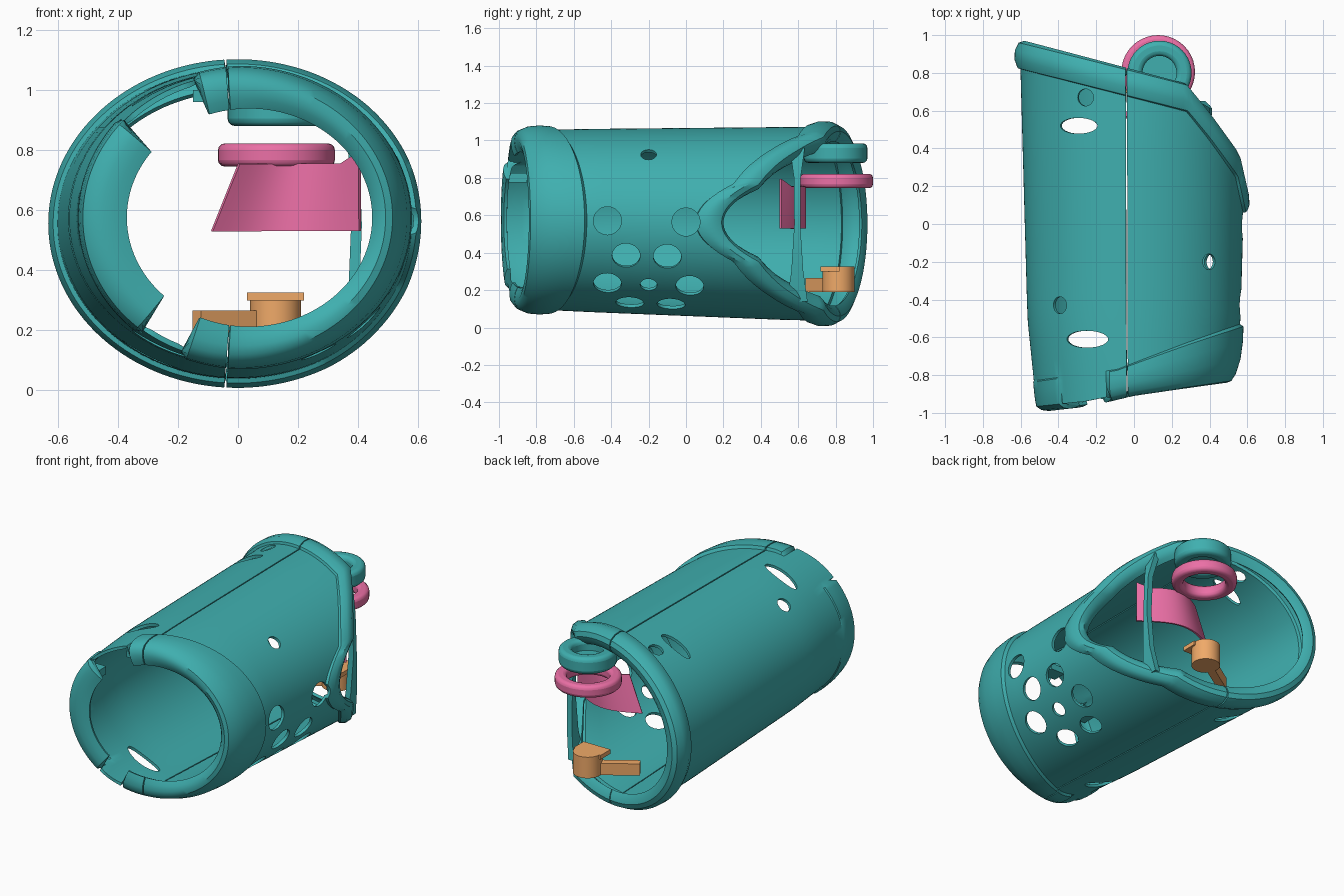
import bpy, bmesh
from math import cos, sin, pi, radians
from mathutils import Matrix, Vector

if "Cube" in bpy.data.objects:
    bpy.data.objects.remove(bpy.data.objects["Cube"])


def material(name, rgb):
    m = bpy.data.materials.new(name)
    m.diffuse_color = (*rgb, 1)
    m.use_nodes = True
    m.node_tree.nodes["Principled BSDF"].inputs["Base Color"].default_value = m.diffuse_color
    return m


TEAL = material("teal", (0.05, 0.43, 0.43))
PINK = material("pink", (0.83, 0.16, 0.38))
ORANGE = material("orange", (0.87, 0.40, 0.14))


def finish(name, bm, mat, thickness=0, bevel=0, cutter=None):
    me = bpy.data.meshes.new(name)
    bm.to_mesh(me)
    bm.free()
    ob = bpy.data.objects.new(name, me)
    bpy.context.collection.objects.link(ob)
    bpy.ops.object.select_all(action='DESELECT')
    bpy.context.view_layer.objects.active = ob
    ob.select_set(True)
    if mat:
        me.materials.append(mat)
    if thickness:
        s = ob.modifiers.new("wall", 'SOLIDIFY')
        s.thickness, s.offset = thickness, -1
    if bevel:
        b = ob.modifiers.new("round", 'BEVEL')
        b.width, b.segments = bevel, 3
    if cutter:
        c = ob.modifiers.new("holes", 'BOOLEAN')
        c.operation, c.solver, c.object = 'DIFFERENCE', 'EXACT', cutter
    for m in list(ob.modifiers):
        bpy.ops.object.modifier_apply(modifier=m.name)
    if mat:
        bpy.ops.object.shade_smooth_by_angle(angle=radians(35))
    return ob


def lerp(x, pts):
    if x <= pts[0][0]:
        return pts[0][1]
    for (x0, y0), (x1, y1) in zip(pts, pts[1:]):
        if x <= x1:
            return y0 + (y1 - y0) * (x - x0) / (x1 - x0)
    return pts[-1][1]


def grid(rows):
    bm = bmesh.new()
    v = [[bm.verts.new(p) for p in r] for r in rows]
    for a, b in zip(v, v[1:]):
        for j in range(len(a) - 1):
            bm.faces.new((a[j], b[j], b[j + 1], a[j + 1]))
    return bm


# Tube cross-section and the slanted edge lines, as functions of x
FRONT = [(-.6, -.99), (-.3, -.965), (0, -.91), (.6, -.84)]
STEP = [(-.6, -.83), (-.1, -.77), (.3, -.63), (.6, -.53)]
BACK = [(-.6, .97), (.28, .745), (.4, .6), (.55, .40), (.6, .2)]
COLLAR = [(.9, -.115), (.97, -.085), (1, -.05), (.97, -.02), (.85, .005),
          (.6, .022), (.3, .025), (.04, .02), (0, 0)]
RIM = [(-.15, 0), (-.145, .015), (-.1, .03), (-.05, .027), (-.01, .005),
       (0, -.025), (-.01, -.055), (-.03, -.08)]


def section(y):
    a = .595 - .028 * (.6 - y) - .03 * max(0, -y - .5) / .4
    b = lerp(y, [(-.95, .475), (-.5, .49), (.5, .515), (.9, .52)])
    return a, b, lerp(y, [(-.7, .575), (.6, .555)])


def point(t, y, d=0):
    a, b, cz = section(y)
    return Vector(((a + d) * cos(t), y, cz + (b + d) * sin(t)))


def shell_column(t):
    x = .6 * cos(t)
    f, s, e = lerp(x, FRONT), lerp(x, STEP), lerp(x, BACK)
    deg = t * 180 / pi
    gap = 105 < deg < 138 or 232 < deg < 250
    col = []
    for i, (k, d) in enumerate(COLLAR):
        if gap:                      # lip is missing here, plain tube end
            k, d = .85 * (1 - i / 8), 0
        elif d < 0:
            d += .03 * cos(t) * d / -.115
        elif x < 0:
            d *= 1 + .8 * cos(t)
        col.append(point(t, s + (f - s) * k, d))
    for i in range(1, 16):
        col.append(point(t, s + (e - .15 - s) * i / 16))
    return col + [point(t, e + k, d) for k, d in RIM]


def hole_cutter(name, holes):
    bm = bmesh.new()
    for y, deg, ry, rt in holes:
        t = radians(deg)
        a, b, _ = section(y)
        n = Vector((cos(t) / a, 0, sin(t) / b)).normalized()
        ax = Vector((0, 1, 0))
        m = Matrix((ax, n.cross(ax), n)).transposed().to_4x4()
        m = Matrix.Translation(point(t, y)) @ m @ Matrix.Diagonal((ry, rt, 1, 1))
        bmesh.ops.create_cone(bm, cap_ends=True, segments=28, radius1=1,
                              radius2=1, depth=.24, matrix=m)
    ob = finish(name, bm, None)
    ob.hide_render = True
    return ob


# Two half shells with a narrow seam, each drilled with its vent holes
right_holes = [(-.42, 0, .075, .075), (0, 0, .075, .075), (-.32, -22, .075, .07),
               (-.10, -22, .075, .07), (-.42, -43, .075, .075), (.02, -43, .075, .075),
               (-.2, -43, .045, .045), (-.3, -62, .075, .065), (-.08, -62, .075, .065),
               (-.2, 46, .042, .042)]
left_holes = [(.52, 120, .042, .11), (-.61, 117, .045, .12), (.67, 115.5, .045, .045),
              (-.43, 134, .045, .045), (.52, 240, .042, .11), (-.61, 243, .045, .12)]
for name, t0, t1, holes in (("right", -93.5, 93.5, right_holes),
                            ("left", 94.2, 265.8, left_holes)):
    n = 72
    cols = [shell_column(radians(t0 + (t1 - t0) * j / n)) for j in range(n + 1)]
    cutter = hole_cutter(name + "_hole_cutter", holes)
    finish(name + "_shell", grid(list(zip(*cols))), TEAL, .018, cutter=cutter)
    bpy.data.objects.remove(cutter)


def ring(name, c, r_out, r_in, z0, z1, mat, bevel, segs=40):
    bm = bmesh.new()
    prof = [(r_out, z0), (r_out, z1), (r_in, z1), (r_in, z0)]
    v = [[bm.verts.new((c[0] + r * cos(2 * pi * i / segs), c[1] + r * sin(2 * pi * i / segs), z))
          for r, z in prof] for i in range(segs)]
    for i in range(segs):
        a, b = v[i], v[(i + 1) % segs]
        for k in range(4):
            bm.faces.new((a[k], b[k], b[(k + 1) % 4], a[(k + 1) % 4]))
    bmesh.ops.recalc_face_normals(bm, faces=bm.faces)
    ob = finish(name, bm, mat)
    m = ob.modifiers.new("round", 'BEVEL')
    m.width, m.segments = bevel, 3
    bpy.ops.object.modifier_apply(modifier=m.name)
    return ob


def box(name, loc, size, mat, rot=0, bevel=0):
    bm = bmesh.new()
    m = Matrix.Translation(loc) @ Matrix.Rotation(radians(rot), 4, 'Z') @ Matrix.Diagonal((*size, 1))
    bmesh.ops.create_cube(bm, size=1, matrix=m)
    return finish(name, bm, mat, bevel=bevel)


def disc(name, loc, r, h, mat):
    bm = bmesh.new()
    bmesh.ops.create_cone(bm, cap_ends=True, segments=36, radius1=r, radius2=r,
                          depth=h, matrix=Matrix.Translation(loc))
    return finish(name, bm, mat)


# Thumb strut across the side opening
bm = bmesh.new()
prev = None
for x, z, w in [(.36, .14, .055), (.385, .3, .032), (.395, .55, .016), (.385, .8, .018), (.35, .96, .04)]:
    cur = [bm.verts.new((x + sx * .018, .595 + sy * w, z))
           for sx, sy in ((-1, -1), (1, -1), (1, 1), (-1, 1))]
    if prev:
        for k in range(4):
            bm.faces.new((prev[k], prev[(k + 1) % 4], cur[(k + 1) % 4], cur[k]))
    else:
        bm.faces.new(cur[::-1])
    prev = cur
bm.faces.new(prev)
finish("thumb_strut", bm, TEAL)

# Upper socket on the back rim
ring("socket_ring", (.135, .80), .17, .09, .88, .985, TEAL, .025)
disc("socket_floor", (.135, .80, .905), .10, .03, TEAL)

# Clip tabs at the front gap
box("front_tab", (-.375, -.90, .80), (.075, .10, .05), TEAL)
box("top_tab", (-.10, -.87, .98), (.10, .09, .04), TEAL)

# Pink collar ring with its curved skirt
ring("button_ring", (.128, .805), .195, .125, .745, .822, PINK, .022)
rows = []
for u in (0, .5, 1):
    row = []
    for i in range(21):
        t = i / 20
        y = .57 - .06 * t + .1 * sin(pi * t)
        top = .755 + .04 * max(0, t - .85) / .15
        row.append(((-.09 + .09 * u) + (.5 - .09 * u) * t, y, .53 + (top - .53) * u))
    rows.append(row)
finish("button_skirt", grid(rows), PINK, .012)

# Orange latch in the lower back
disc("latch_post", (.125, .815, .258), .085, .135, ORANGE)
box("latch_cap", (.125, .77, .312), (.19, .10, .027), ORANGE)
box("latch_arm", (-.02, .735, .228), (.28, .05, .075), ORANGE, rot=33)
